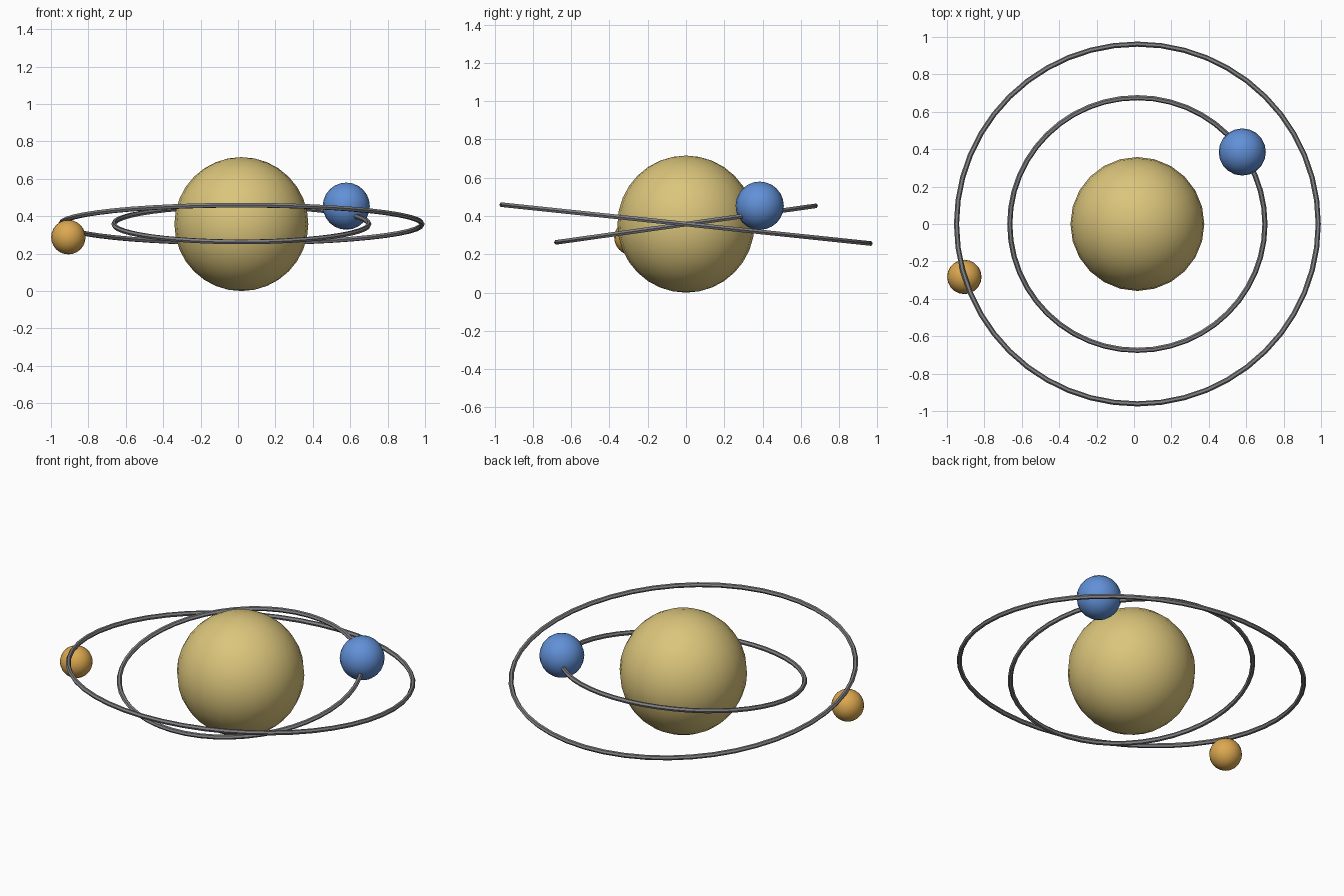
import bpy
import math

# Remove the default cube
cube = bpy.data.objects.get("Cube")
if cube:
    bpy.data.objects.remove(cube, do_unlink=True)

CENTRE = (0.018, 0, 0.358)


def material(name, rgb):
    mat = bpy.data.materials.new(name)
    mat.use_nodes = True
    colour = (*rgb, 1)
    mat.diffuse_color = colour
    mat.node_tree.nodes["Principled BSDF"].inputs["Base Color"].default_value = colour
    return mat


def finish(name, mat):
    obj = bpy.context.object
    obj.name = name
    obj.data.materials.append(mat)
    bpy.ops.object.shade_smooth_by_angle(angle=math.radians(35))
    return obj


def ball(name, mat, location, radius, segments, rings):
    bpy.ops.mesh.primitive_uv_sphere_add(
        segments=segments, ring_count=rings, radius=radius, location=location)
    return finish(name, mat)


def orbit(name, mat, radius, tilt):
    bpy.ops.mesh.primitive_torus_add(
        major_segments=48, minor_segments=6, major_radius=radius,
        minor_radius=0.0138, location=CENTRE,
        rotation=(math.radians(tilt), 0, 0))
    return finish(name, mat)


sand = material("sand yellow", (0.71, 0.56, 0.2))
blue = material("sky blue", (0.12, 0.28, 0.68))
orange = material("warm orange", (0.71, 0.39, 0.08))
grey = material("mid grey", (0.22, 0.22, 0.235))

# Central body
ball("central_planet", sand, CENTRE, 0.358, 24, 16)

# Tilted orbit rings
orbit("inner_ring", grey, 0.682, 8)
orbit("outer_ring", grey, 0.967, -6)

# Small bodies beside the rings
ball("blue_moon", blue, (0.579, 0.385, 0.454), 0.126, 20, 12)
ball("orange_moon", orange, (-0.907, -0.283, 0.288), 0.092, 20, 12)
